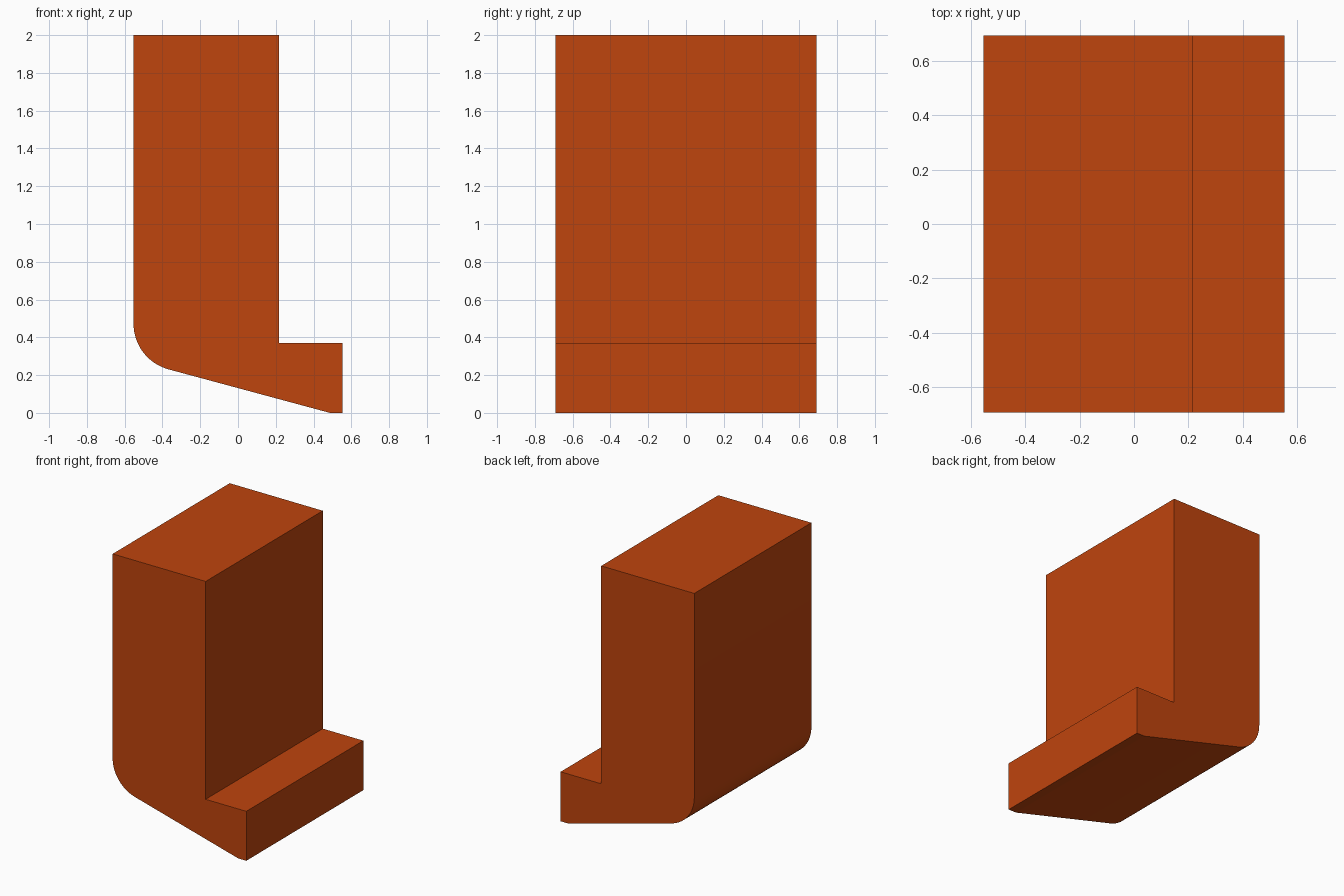
import bpy
import bmesh
import math

cube = bpy.data.objects.get("Cube")
if cube:
    bpy.data.objects.remove(cube, do_unlink=True)

HALF_WIDTH, HALF_DEPTH, HEIGHT = 0.553, 0.692, 2.0
STEP_X, STEP_Z = 0.217, 0.37          # inner corner of the L
RADIUS, ARC_Z = 0.25, 0.472           # rounded heel
SLOPE = math.radians(15)              # underside tilt
ARC_STEPS = 16

# Single burnt orange material
orange = bpy.data.materials.new("burnt orange")
orange.use_nodes = True
color = (0.52, 0.058, 0.004, 1.0)
orange.diffuse_color = color
orange.node_tree.nodes["Principled BSDF"].inputs["Base Color"].default_value = color

# L-shaped side profile in x, z
profile = [(0.487, 0), (HALF_WIDTH, 0), (HALF_WIDTH, STEP_Z),
           (STEP_X, STEP_Z), (STEP_X, HEIGHT), (-HALF_WIDTH, HEIGHT)]

# Rounded heel, from the upright wall round to the sloped underside
for i in range(ARC_STEPS + 1):
    angle = math.pi + (math.pi / 2 - SLOPE) * i / ARC_STEPS
    profile.append((-HALF_WIDTH + RADIUS + RADIUS * math.cos(angle),
                    ARC_Z + RADIUS * math.sin(angle)))

# Extrude the profile through the full depth
bm = bmesh.new()
face = bm.faces.new([bm.verts.new((x, -HALF_DEPTH, z)) for x, z in profile])
extruded = bmesh.ops.extrude_face_region(bm, geom=[face], use_keep_orig=True)
moved = [g for g in extruded["geom"] if isinstance(g, bmesh.types.BMVert)]
bmesh.ops.translate(bm, verts=moved, vec=(0, 2 * HALF_DEPTH, 0))
bmesh.ops.recalc_face_normals(bm, faces=bm.faces[:])

mesh = bpy.data.meshes.new("l_shaped_block")
bm.to_mesh(mesh)
bm.free()
mesh.materials.append(orange)

block = bpy.data.objects.new("l_shaped_block", mesh)
bpy.context.collection.objects.link(block)

# Smooth the heel, keep the other edges crisp
bpy.ops.object.select_all(action='DESELECT')
block.select_set(True)
bpy.context.view_layer.objects.active = block
bpy.ops.object.shade_smooth_by_angle(angle=math.radians(12))
